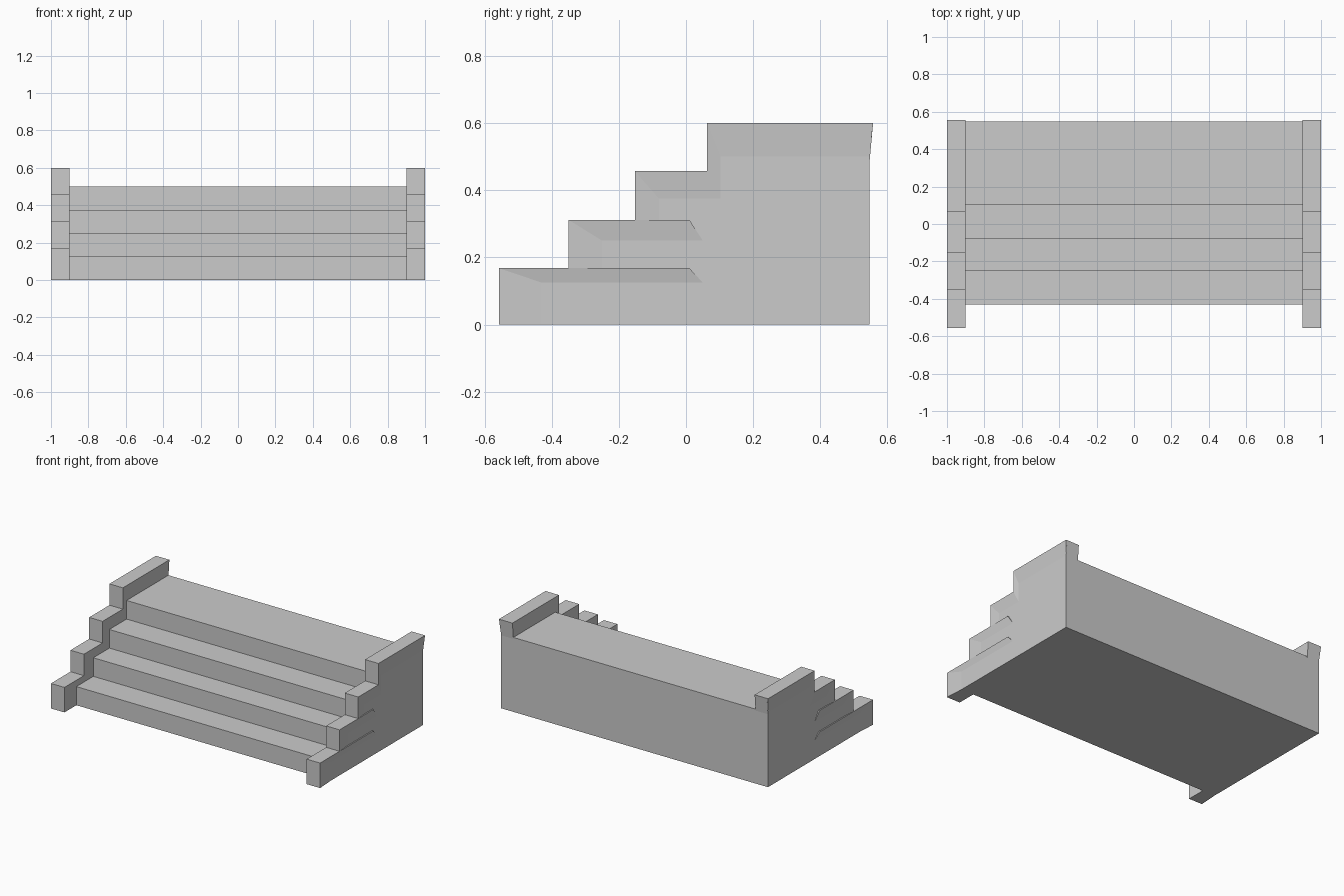
import bpy, bmesh

if "Cube" in bpy.data.objects:
    bpy.data.objects.remove(bpy.data.objects["Cube"])

W, INNER, PLANE = 1.0, 0.90, 0.992   # wall outer rim, wall inner face, recessed outer plane
BACK = 0.547


def finish(name, bm):
    bmesh.ops.recalc_face_normals(bm, faces=bm.faces)
    me = bpy.data.meshes.new(name)
    bm.to_mesh(me)
    bm.free()
    ob = bpy.data.objects.new(name, me)
    bpy.context.collection.objects.link(ob)
    return ob


def add_prism(bm, profile, x0, x1):
    """Extrude a (y, z) profile from x0 to x1."""
    face = bm.faces.new([bm.verts.new((x0, y, z)) for y, z in profile])
    new = bmesh.ops.extrude_face_region(bm, geom=[face])["geom"]
    verts = [v for v in new if isinstance(v, bmesh.types.BMVert)]
    bmesh.ops.translate(bm, verts=verts, vec=(x1 - x0, 0, 0))


def add_lip(bm, side, rim, inset):
    """Flared wedge: rim edge stands proud, sloping in to the inset edge."""
    pts = [(side * W, *p) for p in rim]
    pts += [(side * PLANE, *p) for p in rim + inset]
    bmesh.ops.convex_hull(bm, input=[bm.verts.new(p) for p in pts])


def step_profile(fronts, heights):
    pts, z = [], 0
    for y, top in zip(fronts, heights):
        pts += [(y, z), (y, top)]
        z = top
    return pts


# Front edge and height of each step, for the treads and for the side walls
tread_y, tread_z = [-0.43, -0.25, -0.08, 0.103], [0.125, 0.25, 0.375, 0.5]
wall_y, wall_z = [-0.557, -0.35, -0.152, 0.063], [0.168, 0.312, 0.457, 0.6]

# Central flight of stairs
bm = bmesh.new()
add_prism(bm, step_profile(tread_y, tread_z) + [(BACK, 0.5), (BACK, 0)], -INNER, INNER)
finish("stair_treads", bm)

# Stepped side walls with flared lips on their outer faces
rim_end = [0.01, 0.01, 0.063, 0.557]
inset_end = [0.05, 0.05, 0.103, BACK]
wall = step_profile(wall_y, wall_z) + [(0.557, 0.6), (BACK, 0.49), (BACK, 0)]
for side, label in ((-1, "left"), (1, "right")):
    bm = bmesh.new()
    add_prism(bm, wall, side * INNER, side * PLANE)
    z0, t0 = 0, 0
    for y, z, ty, tz, re, ie in zip(wall_y, wall_z, tread_y, tread_z, rim_end, inset_end):
        add_lip(bm, side, [(y, z), (re, z)], [(ty, tz), (ie, tz)])
        add_lip(bm, side, [(y, z0), (y, z)], [(ty, t0), (ty, tz)])
        z0, t0 = z, tz
    finish(label + "_side_wall", bm)
